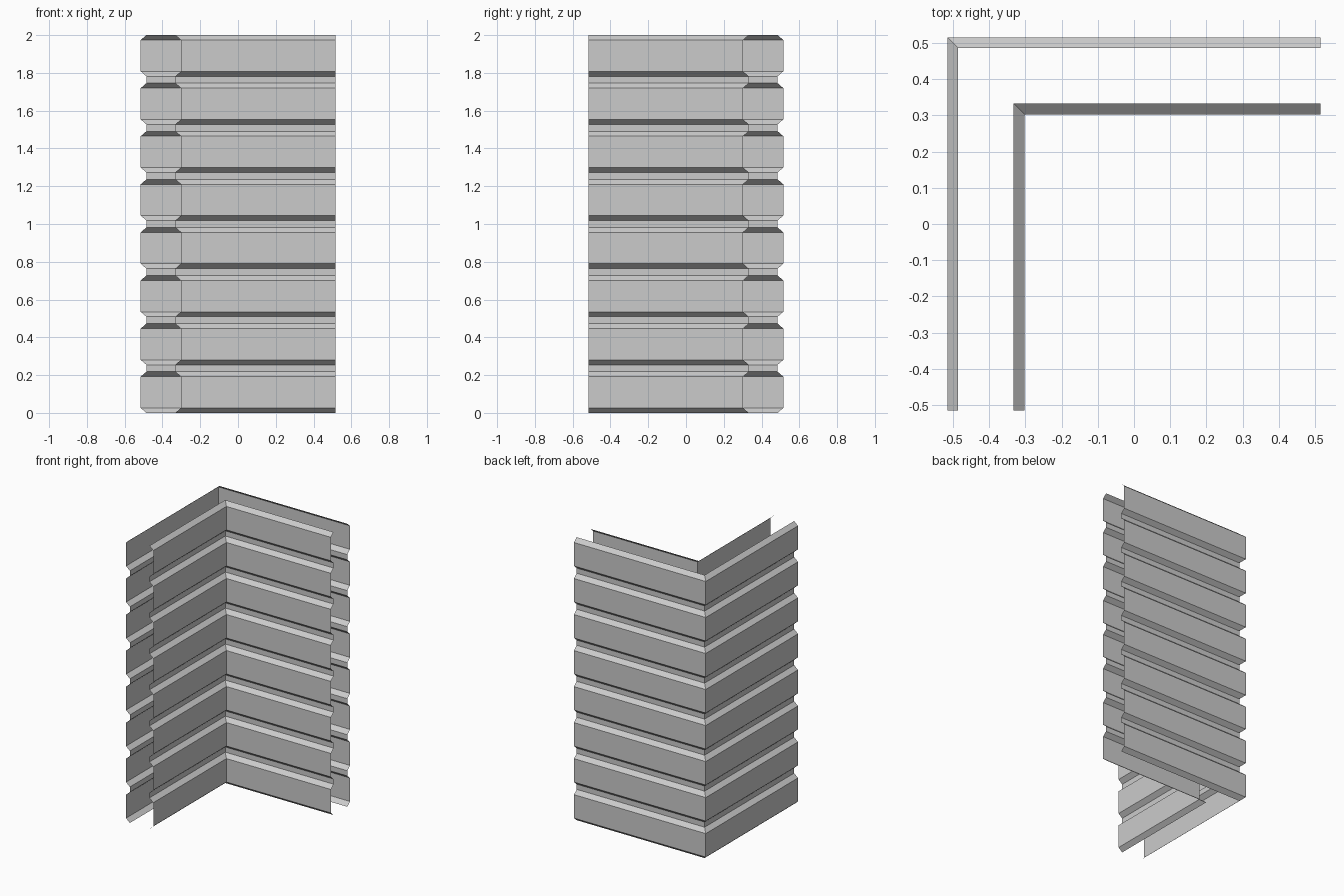
import bpy
import bmesh

cube = bpy.data.objects.get("Cube")
if cube:
    bpy.data.objects.remove(cube, do_unlink=True)

# One plain steel colour
GREY = (0.6, 0.6, 0.6, 1.0)
steel = bpy.data.materials.new("grey_steel")
steel.use_nodes = True
steel.diffuse_color = GREY
steel.node_tree.nodes["Principled BSDF"].inputs["Base Color"].default_value = GREY

HALF = 0.515      # free ends of both walls
PITCH = 0.2546    # height of one rib and groove
RIBS = 8
SLOPE = 0.026     # height of a slanted rib flank
FLAT_TOP = 0.192  # top of the flat rib face


def rib_profile(groove, face):
    """Heights and wall offsets of the trapezoid ribs, from bottom to top."""
    points = []
    for i in range(RIBS):
        z = i * PITCH
        points += [(z, groove), (z + SLOPE, face),
                   (z + FLAT_TOP, face), (z + FLAT_TOP + SLOPE, groove)]
    return points


def corner_sheet(name, groove, face, flip):
    """Sweep the rib profile along two walls that meet in a mitred corner."""
    bm = bmesh.new()
    rows = [[bm.verts.new(p) for p in ((-d, -HALF, z), (-d, d, z), (HALF, d, z))]
            for z, d in rib_profile(groove, face)]
    for low, high in zip(rows, rows[1:]):
        for k in range(2):
            quad = [low[k], high[k], high[k + 1], low[k + 1]]
            bm.faces.new(quad[::-1] if flip else quad)
    mesh = bpy.data.meshes.new(name)
    bm.to_mesh(mesh)
    bm.free()
    mesh.materials.append(steel)
    obj = bpy.data.objects.new(name, mesh)
    bpy.context.collection.objects.link(obj)
    return obj


# Outer ribs bulge outward, inner ribs bulge into the corner
corner_sheet("outer_corner_sheet", groove=0.485, face=0.515, flip=False)
corner_sheet("inner_corner_sheet", groove=0.332, face=0.302, flip=True)
